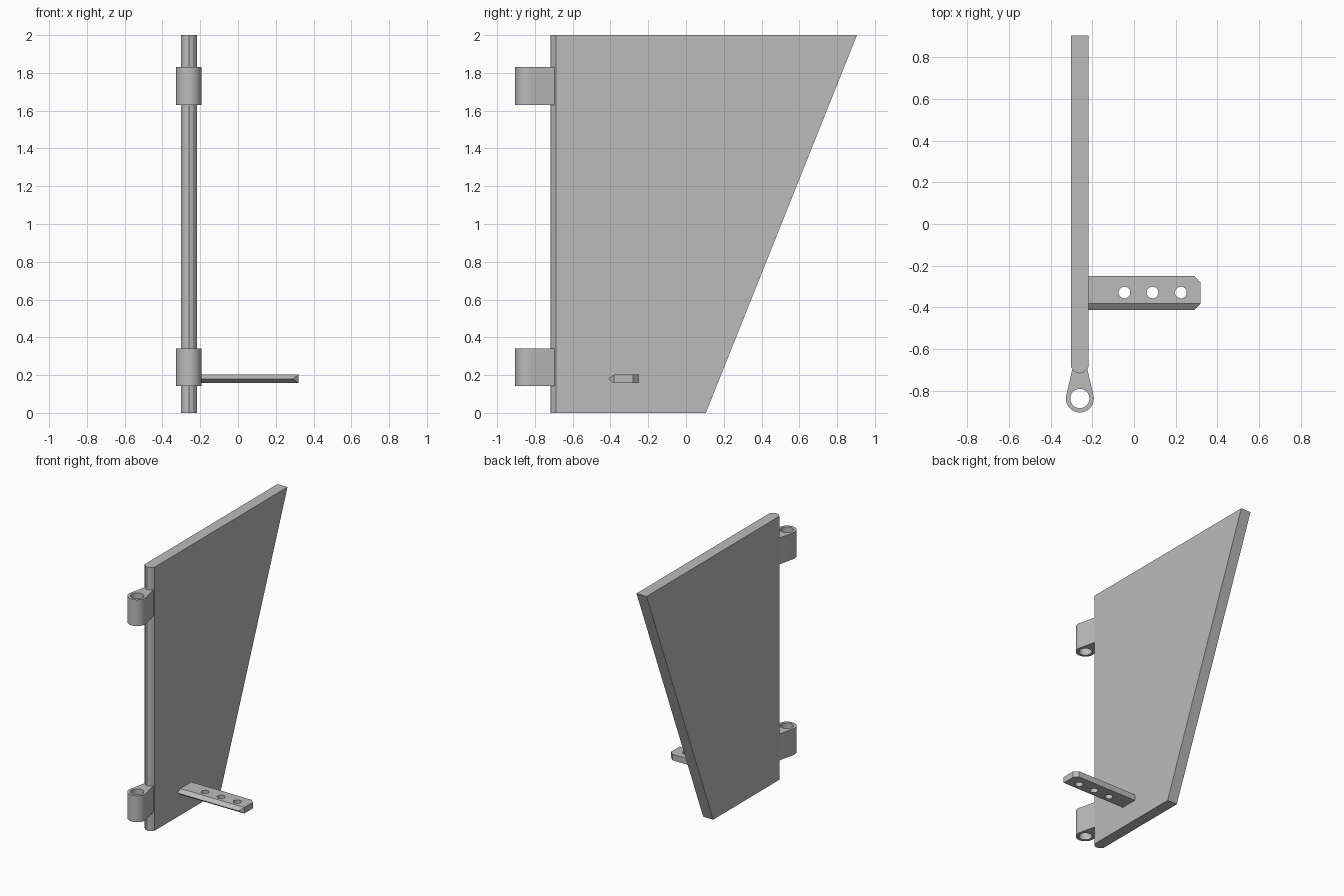
import bpy, bmesh
from math import radians, sin, cos
from mathutils import Vector

if "Cube" in bpy.data.objects:
    bpy.data.objects.remove(bpy.data.objects["Cube"], do_unlink=True)

grey = bpy.data.materials.new("plain grey")
grey.use_nodes = True
grey.diffuse_color = (0.5, 0.5, 0.5, 1)
grey.node_tree.nodes["Principled BSDF"].inputs["Base Color"].default_value = (0.5, 0.5, 0.5, 1)

PLATE_X = -0.26


def prism(name, profile, direction, trims=()):
    """Extrude a closed profile, then trim corners with (point, normal) planes."""
    bm = bmesh.new()
    face = bm.faces.new([bm.verts.new(p) for p in profile])
    new = bmesh.ops.extrude_face_region(bm, geom=[face], use_keep_orig=True)["geom"]
    bmesh.ops.translate(bm, vec=direction, verts=[g for g in new if isinstance(g, bmesh.types.BMVert)])
    for point, normal in trims:
        geom = bm.verts[:] + bm.edges[:] + bm.faces[:]
        cut = bmesh.ops.bisect_plane(bm, geom=geom, plane_co=point, plane_no=normal, clear_outer=True)
        rim = [g for g in cut["geom_cut"] if isinstance(g, bmesh.types.BMEdge)]
        bmesh.ops.holes_fill(bm, edges=rim)
    bmesh.ops.recalc_face_normals(bm, faces=bm.faces)
    mesh = bpy.data.meshes.new(name)
    bm.to_mesh(mesh)
    bm.free()
    mesh.materials.append(grey)
    obj = bpy.data.objects.new(name, mesh)
    bpy.context.collection.objects.link(obj)
    return obj


def select(obj):
    bpy.ops.object.select_all(action="DESELECT")
    obj.select_set(True)
    bpy.context.view_layer.objects.active = obj


def drill(obj, x, y, z, radius):
    """Bore a vertical hole through a part."""
    bpy.ops.mesh.primitive_cylinder_add(vertices=48, radius=radius, depth=0.6, location=(x, y, z))
    cutter = bpy.context.object
    cutter.hide_render = True
    cutter.data.materials.append(grey)
    select(obj)
    mod = obj.modifiers.new("hole", "BOOLEAN")
    mod.operation, mod.solver, mod.object = "DIFFERENCE", "EXACT", cutter
    bpy.ops.object.modifier_apply(modifier=mod.name)
    bpy.data.objects.remove(cutter, do_unlink=True)


def smooth(obj):
    select(obj)
    bpy.ops.object.shade_smooth_by_angle(angle=radians(30))


# Slab with a slanted trailing edge and a rounded nose
nose = [(-0.042, -0.688), (-0.023, -0.71), (0, -0.718), (0.023, -0.71), (0.042, -0.688)]
outline = nose + [(0.042, 1), (-0.042, 1)]
plate = prism("rudder_plate", [(PLATE_X + x, y, 0) for x, y in outline], (0, 0, 2),
              [((0, 0.105, 0), (0, 2, -0.8))])

# Two hinge lugs with tapered webs
HINGE_Y, HINGE_R = -0.838, 0.067
for name, bottom in (("lower_hinge", 0.142), ("upper_hinge", 1.63)):
    angles = [radians(13 - 206 * i / 40) for i in range(41)]
    ring = [(PLATE_X + HINGE_R * cos(a), HINGE_Y + HINGE_R * sin(a), bottom) for a in angles]
    web = [(PLATE_X - 0.034, -0.688, bottom), (PLATE_X + 0.034, -0.688, bottom)]
    hinge = prism(name, ring + web, (0, 0, 0.2))
    drill(hinge, PLATE_X, HINGE_Y, bottom + 0.1, 0.046)
    smooth(hinge)

# Control horn: pointed front edge, clipped outer corners, three holes
section = [(-0.412, 0.18), (-0.381, 0.203), (-0.25, 0.203), (-0.25, 0.157), (-0.381, 0.157)]
horn = prism("control_horn", [(-0.23, y, z) for y, z in section], (0.55, 0, 0),
             [(Vector((0.29, -0.412, 0)), (1, -1, 0)), (Vector((0.29, -0.25, 0)), (1, 1, 0))])
for x in (-0.046, 0.089, 0.225):
    drill(horn, x, -0.329, 0.18, 0.028)
smooth(horn)
